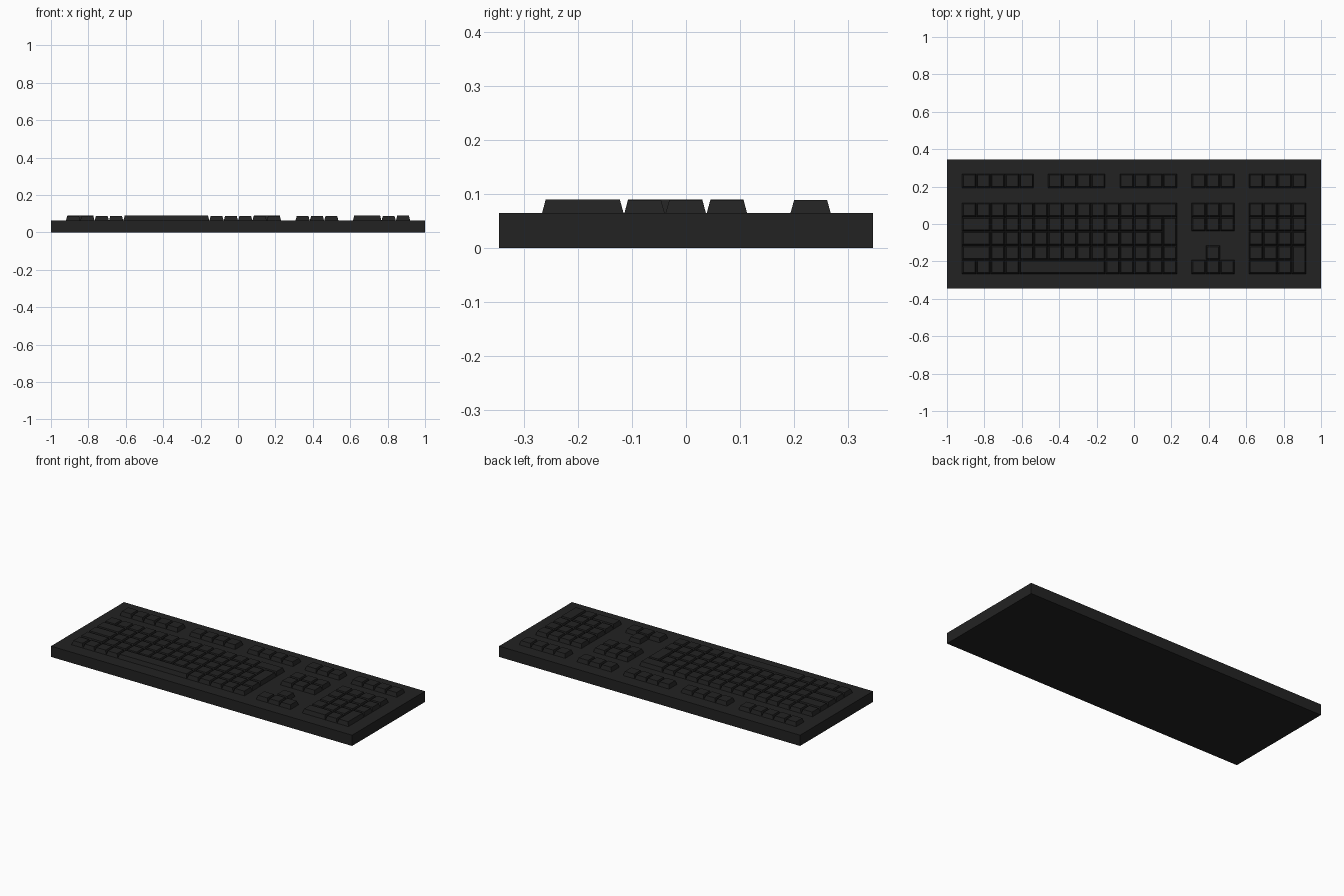
import bpy, bmesh

if "Cube" in bpy.data.objects:
    bpy.data.objects.remove(bpy.data.objects["Cube"])

U = 0.0767           # one key unit in x
V = 0.0763           # one key unit in y
X0, YTOP = -0.92, 0.114
DECK = 0.0645        # top of the case


def material(name, c):
    m = bpy.data.materials.new(name)
    m.diffuse_color = (c, c, c, 1)
    m.use_nodes = True
    m.node_tree.nodes["Principled BSDF"].inputs["Base Color"].default_value = m.diffuse_color
    return m


BLACK = material("black plastic", 0.0165)


def finish(bm, name):
    bmesh.ops.recalc_face_normals(bm, faces=bm.faces)
    me = bpy.data.meshes.new(name)
    bm.to_mesh(me)
    bm.free()
    me.materials.append(BLACK)
    ob = bpy.data.objects.new(name, me)
    bpy.context.collection.objects.link(ob)


def add_key(bm, col, row, w=1, h=1):
    """Tapered cap; col and row count in key units, row 0 is the number row."""
    x1, x2 = X0 + col * U, X0 + (col + w) * U
    y2, y1 = YTOP - row * V, YTOP - (row + h) * V
    top = 0.0885 if w * h == 1 else 0.0895
    rings = []
    for inset, z in ((0.0008, DECK - 0.002), (0.0008, DECK), (0.0075, top)):
        rings.append([bm.verts.new((x, y, z)) for x, y in (
            (x1 + inset, y1 + inset), (x2 - inset, y1 + inset),
            (x2 - inset, y2 - inset), (x1 + inset, y2 - inset))])
    for a, b in zip(rings, rings[1:]):
        for i in range(4):
            j = (i + 1) % 4
            bm.faces.new((a[i], a[j], b[j], b[i]))
    bm.faces.new(rings[0][::-1])
    bm.faces.new(rings[-1])


def add_row(bm, col, row, widths):
    for w in widths:
        add_key(bm, col, row, w)
        col += w


# Case
bm = bmesh.new()
bmesh.ops.create_cube(bm, size=1)
for v in bm.verts:
    v.co = (v.co.x * 2, v.co.y * 0.692, (v.co.z + 0.5) * DECK)
finish(bm, "case")

# Function row, five groups
bm = bmesh.new()
frow = (YTOP - 0.269) / V
for col, n in ((0, 5), (6, 4), (11, 4), (16, 3), (20, 4)):
    add_row(bm, col, frow, [1] * n)
finish(bm, "function_keys")

# Main typing block with the tall enter key
bm = bmesh.new()
add_row(bm, 0, 0, [1] * 13 + [2])
add_row(bm, 0, 1, [2] + [1] * 12)
add_row(bm, 0, 2, [2] + [1] * 12)
add_row(bm, 0, 3, [2] + [1] * 13)
add_row(bm, 0, 4, [1] * 4 + [6] + [1] * 5)
add_key(bm, 14, 1, 1, 2)
finish(bm, "main_keys")

# Navigation block and arrows
bm = bmesh.new()
add_row(bm, 16, 0, [1] * 3)
add_row(bm, 16, 1, [1] * 3)
add_key(bm, 17, 3)
add_row(bm, 16, 4, [1] * 3)
finish(bm, "navigation_keys")

# Number pad
bm = bmesh.new()
for r in range(3):
    add_row(bm, 20, r, [1] * 4)
add_row(bm, 20, 3, [1] * 3)
add_row(bm, 20, 4, [2, 1])
add_key(bm, 23, 3, 1, 2)
finish(bm, "number_pad_keys")
